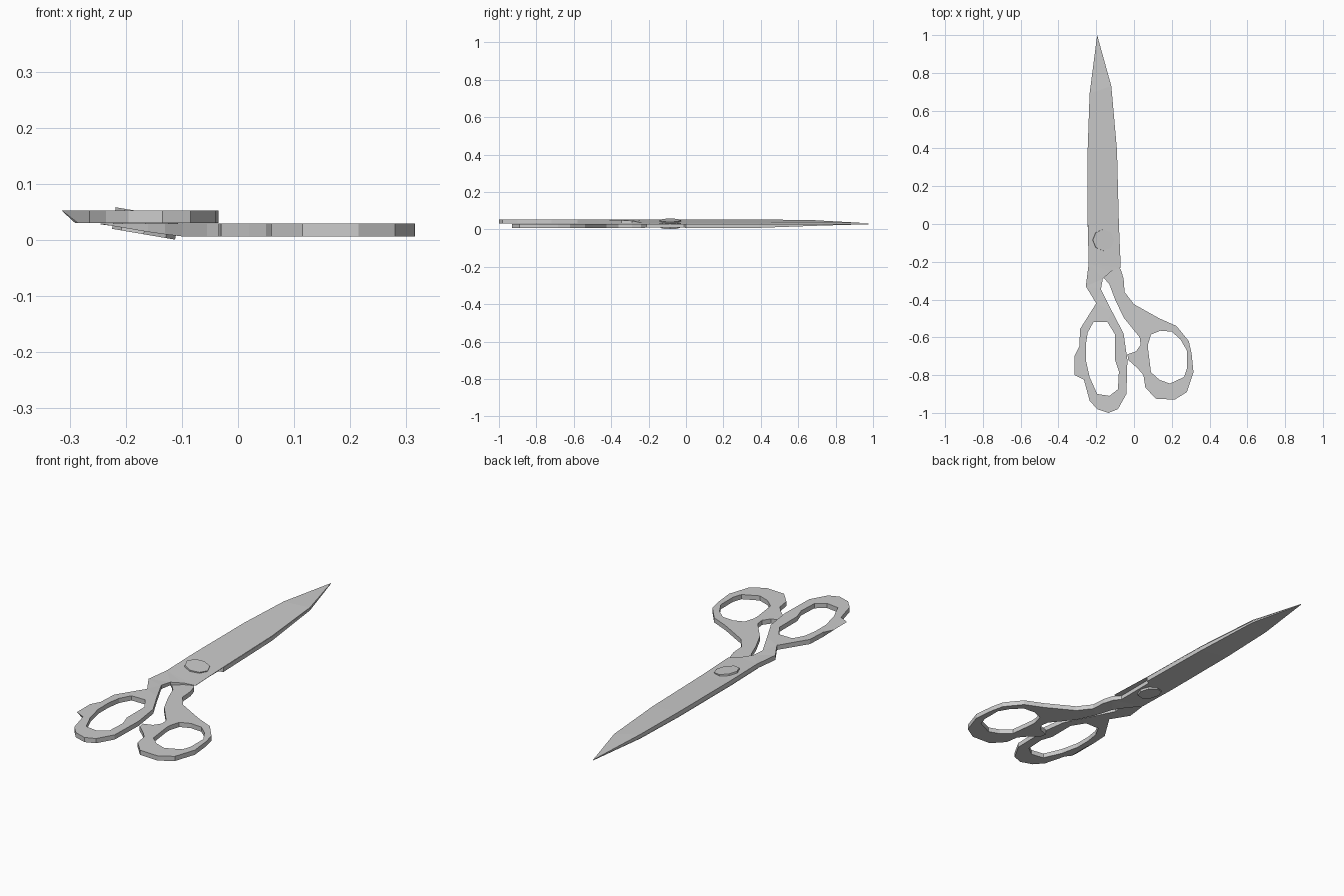
import bpy
import bmesh
from mathutils import Vector

cube = bpy.data.objects.get("Cube")
if cube:
    bpy.data.objects.remove(cube, do_unlink=True)

THICKNESS = 0.023
SPINE_X, EDGE_X = -0.245, -0.075

steel = bpy.data.materials.new("steel grey")
steel.use_nodes = True
steel.diffuse_color = (0.6, 0.6, 0.6, 1)
steel.node_tree.nodes["Principled BSDF"].inputs["Base Color"].default_value = steel.diffuse_color


def clamp(value, low=0.0, high=1.0):
    return max(low, min(high, value))


def wedge_thickness(x, y, upper):
    """Full at the handle, blending into a wedge-shaped blade that tapers at its tip."""
    across = clamp((x - SPINE_X) / (EDGE_X - SPINE_X))
    wedge = 1 - across if upper else across
    blend = clamp((y + 0.43) / 0.2)
    taper_start = 0.64 if upper else 0.48
    taper = clamp((1 - y) / (1 - taper_start))
    return THICKNESS * clamp((1 - blend + blend * wedge) * taper, 0.05)


def make_half(name, outline, hole, left_edge, right_edge, upper):
    """One half: looped handle and blade strip share vertices, then gain thickness."""
    bm = bmesh.new()
    inner_z = 0.030 if upper else 0.029
    direction = 1 if upper else -1

    # Handle plate with its finger hole
    edges = []
    for loop in (outline, hole):
        verts = [bm.verts.new((x, y, inner_z)) for x, y in loop]
        edges += [bm.edges.new((a, b)) for a, b in zip(verts, verts[1:] + verts[:1])]
    bmesh.ops.triangle_fill(bm, edges=edges, use_beauty=True)

    # Blade strip, narrowing to a shared tip
    left = [bm.verts.new((x, y, inner_z)) for x, y in left_edge]
    right = [bm.verts.new((x, y, inner_z)) for x, y in right_edge]
    tip = bm.verts.new((-0.195, 1, inner_z))
    for i in range(len(left) - 1):
        bm.faces.new((left[i], right[i], right[i + 1], left[i + 1]))
    bm.faces.new((left[-1], right[-1], tip))
    bmesh.ops.remove_doubles(bm, verts=bm.verts, dist=0.0005)
    bmesh.ops.recalc_face_normals(bm, faces=bm.faces)

    # Thickness
    inner = list(bm.verts)
    result = bmesh.ops.extrude_face_region(bm, geom=bm.faces[:], use_keep_orig=True)
    for item in result["geom"]:
        if isinstance(item, bmesh.types.BMVert):
            item.co.z += direction * wedge_thickness(item.co.x, item.co.y, upper)

    # Undercut below the thumb tab
    for vert in inner:
        if upper and vert.co.x < -0.3:
            vert.co.x = -0.285
    bmesh.ops.recalc_face_normals(bm, faces=bm.faces)

    mesh = bpy.data.meshes.new(name)
    bm.to_mesh(mesh)
    bm.free()
    mesh.materials.append(steel)
    half = bpy.data.objects.new(name, mesh)
    bpy.context.collection.objects.link(half)
    return half


# Blade edges common to both halves
blade_left = [(-.245, 0), (-.245, .4), (-.235, .69)]
blade_right = [(-.08, 0), (-.09, .39), (-.12, .73)]

# Upper half, with the long finger loop
upper_outline = [
    (-.24, -.21), (-.255, -.33), (-.2, -.42), (-.285, -.555), (-.29, -.65),
    (-.315, -.7), (-.315, -.8), (-.265, -.825), (-.235, -.935), (-.195, -.98),
    (-.135, -1), (-.085, -.98), (-.04, -.9), (-.035, -.72), (-.055, -.58),
    (-.115, -.465), (-.175, -.345), (-.165, -.29), (-.12, -.25), (-.07, -.23)]
upper_hole = [
    (-.215, -.52), (-.14, -.52), (-.1, -.585), (-.1, -.72), (-.08, -.78),
    (-.085, -.875), (-.13, -.91), (-.195, -.9), (-.235, -.81), (-.255, -.72),
    (-.255, -.64), (-.245, -.575)]
make_half("upper_half", upper_outline, upper_hole,
          [upper_outline[0]] + blade_left, [upper_outline[-1]] + blade_right, True)

# Lower half, with the round thumb loop and a notch behind the blade heel
lower_outline = [
    (-.07, -.24), (-.055, -.29), (-.05, -.36), (0, -.425), (.135, -.5),
    (.225, -.54), (.29, -.62), (.305, -.685), (.315, -.785), (.28, -.89),
    (.215, -.93), (.115, -.925), (.06, -.865), (.05, -.8), (.02, -.765),
    (-.03, -.72), (-.035, -.69), (.01, -.675), (.035, -.64), (.03, -.6),
    (-.055, -.495), (-.1, -.4), (-.13, -.32), (-.16, -.285), (-.24, -.22)]
lower_hole = [
    (.09, -.585), (.14, -.565), (.2, -.57), (.245, -.61), (.28, -.67),
    (.28, -.765), (.265, -.81), (.19, -.845), (.135, -.825), (.09, -.785),
    (.075, -.665), (.075, -.635)]
make_half("lower_half", lower_outline, lower_hole,
          [lower_outline[-1], (-.24, -.2), (-.245, -.01)] + blade_left,
          [lower_outline[0], (-.1, -.21), (-.1, -.01)] + blade_right, False)

# Pivot screw, tilted to follow the wedge of the blades
bpy.ops.mesh.primitive_cylinder_add(
    vertices=8, radius=0.057, depth=0.039,
    location=Vector((-0.165, -0.085, 0.0295)), rotation=(0, 0.17, 0))
pivot = bpy.context.object
pivot.name = "pivot_screw"
pivot.data.materials.append(steel)
